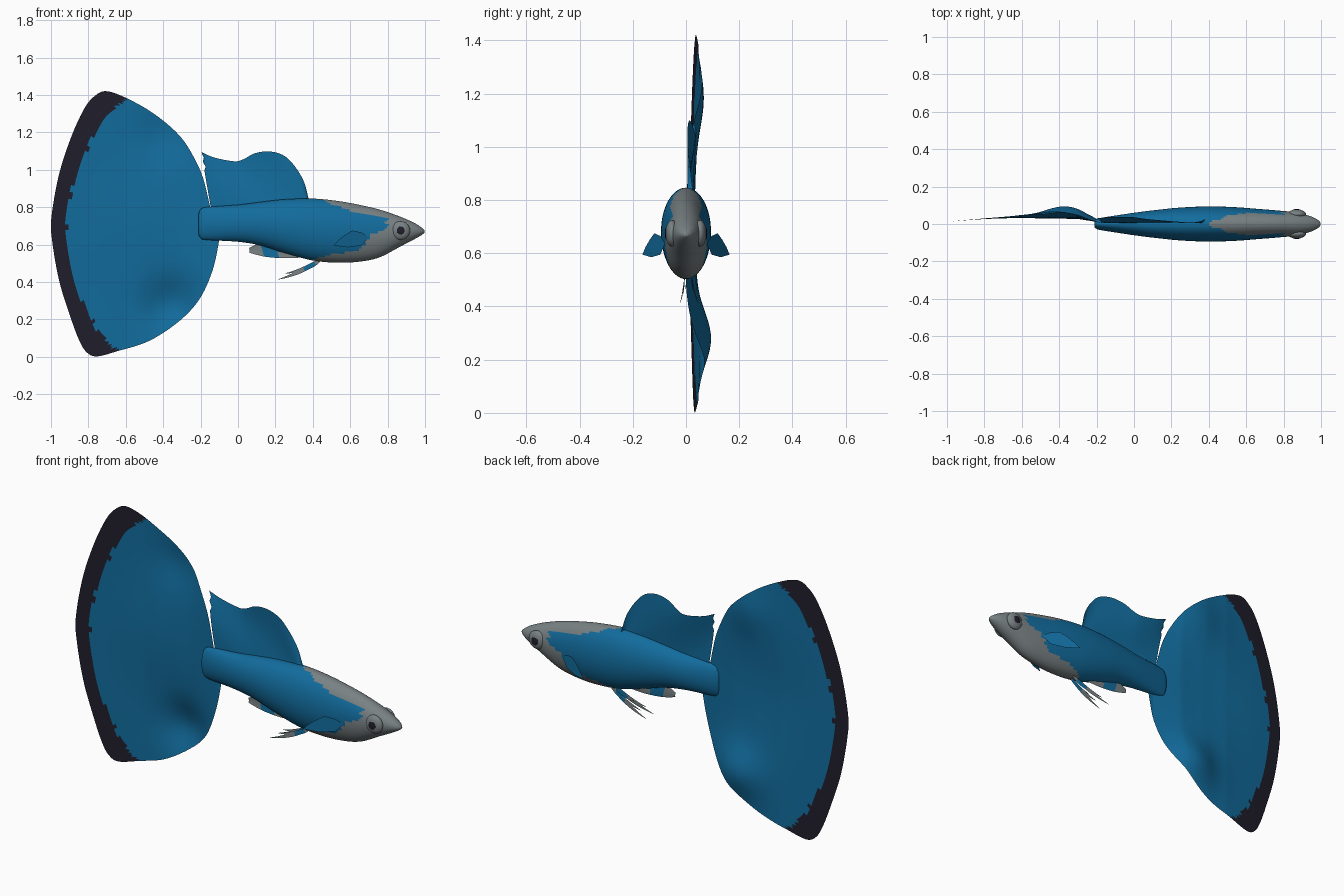
import bpy
import math
from mathutils import Vector

default_cube = bpy.data.objects.get("Cube")
if default_cube:
    bpy.data.objects.remove(default_cube, do_unlink=True)


def make_material(name, rgb):
    mat = bpy.data.materials.new(name)
    mat.use_nodes = True
    color = (*rgb, 1.0)
    mat.diffuse_color = color
    mat.node_tree.nodes["Principled BSDF"].inputs["Base Color"].default_value = color
    return mat


BLUE = make_material("fin blue", (0.006, 0.15, 0.34))
GREY = make_material("silver grey", (0.19, 0.22, 0.23))
BLACK = make_material("dark edge", (0.014, 0.013, 0.025))


def spline(points, steps):
    """Resample a point list with a smooth curve through every point."""
    pts = [Vector(p) for p in points]
    result = []
    for i in range(len(pts) - 1):
        a, b = pts[max(i - 1, 0)], pts[i]
        c, d = pts[i + 1], pts[min(i + 2, len(pts) - 1)]
        for s in range(steps):
            t = s / steps
            result.append(0.5 * (2 * b + (c - a) * t + (2 * a - 5 * b + 4 * c - d) * t * t
                                 + (3 * b - a - 3 * c + d) * t ** 3))
    return result + [pts[-1]]


def lookup(table, key):
    """Linear interpolation in a table of (key, value) pairs."""
    if key <= table[0][0]:
        return table[0][1]
    for (k0, v0), (k1, v1) in zip(table, table[1:]):
        if key <= k1:
            return v0 + (v1 - v0) * (key - k0) / (k1 - k0)
    return table[-1][1]


def bump(x, z, cx, cz, size):
    return math.exp(-((x - cx) ** 2 + (z - cz) ** 2) / size ** 2)


def build(name, verts, faces, mats, rule=None, smooth=True):
    mesh = bpy.data.meshes.new(name)
    mesh.from_pydata(verts, [], faces)
    mesh.update()
    for mat in mats:
        mesh.materials.append(mat)
    for poly in mesh.polygons:
        poly.use_smooth = smooth
        if rule:
            poly.material_index = int(rule(poly.center))
    obj = bpy.data.objects.new(name, mesh)
    bpy.context.collection.objects.link(obj)
    return obj


def build_grid(name, rows, mats, rule=None, tube=False):
    """Skin rows of equal length; a tube wraps round and gets end caps."""
    n = len(rows[0])
    verts = [v for row in rows for v in row]
    faces = []
    for i in range(len(rows) - 1):
        for j in range(n if tube else n - 1):
            k = (j + 1) % n
            faces.append((i * n + j, i * n + k, (i + 1) * n + k, (i + 1) * n + j))
    if tube:
        faces.append(tuple(reversed(range(n))))
        faces.append(tuple(range(len(verts) - n, len(verts))))
    return build(name, verts, faces, mats, rule)


# Body: x, top, bottom, half width
stations = [
    (-0.21, 0.765, 0.655, 0.018), (-0.2, 0.787, 0.635, 0.026), (-0.17, 0.8, 0.625, 0.034),
    (0, 0.813, 0.615, 0.06), (0.12, 0.828, 0.595, 0.075), (0.25, 0.842, 0.555, 0.088),
    (0.4, 0.846, 0.515, 0.094), (0.54, 0.832, 0.503, 0.09), (0.66, 0.81, 0.51, 0.081),
    (0.76, 0.786, 0.533, 0.073), (0.865, 0.75, 0.588, 0.062), (0.94, 0.717, 0.627, 0.043),
    (0.98, 0.692, 0.65, 0.024), (0.997, 0.676, 0.663, 0.008)]
SIDES = 56
body_rows = []
for x, top, bottom, half in spline(stations, 9):
    ring = []
    for s in range(SIDES):
        a = math.tau * s / SIDES
        ring.append((x, half * math.cos(a), (top + bottom) / 2 + (top - bottom) / 2 * math.sin(a)))
    body_rows.append(ring)

# Where the silver head starts, by height
head_line = [
    (0.505, 0.36), (0.53, 0.43), (0.55, 0.51), (0.56, 0.6), (0.58, 0.66), (0.63, 0.69),
    (0.66, 0.72), (0.68, 0.79), (0.735, 0.8), (0.765, 0.67), (0.79, 0.57), (0.83, 0.475),
    (0.845, 0.41)]


def is_head(c):
    ripple = 0.008 * math.sin(c.z * 190)
    return c.x > lookup(head_line, c.z) + ripple


build_grid("body", body_rows, [BLUE, GREY], is_head, tube=True)

# Tail fin: a rippled fan spread from the tail root
tail_outline = [
    (-0.155, 0.82), (-0.185, 0.95), (-0.235, 1.065), (-0.315, 1.185), (-0.45, 1.3),
    (-0.6, 1.385), (-0.705, 1.42), (-0.765, 1.395), (-0.82, 1.33), (-0.89, 1.18),
    (-0.957, 0.975), (-0.997, 0.75), (-0.995, 0.63), (-0.957, 0.41), (-0.9, 0.225),
    (-0.85, 0.09), (-0.81, 0.025), (-0.755, 0.002), (-0.645, 0.03), (-0.475, 0.085),
    (-0.315, 0.19), (-0.205, 0.31), (-0.135, 0.465), (-0.1, 0.625)]
rim_line = [
    (0.03, -0.64), (0.08, -0.7), (0.17, -0.77), (0.36, -0.86), (0.57, -0.91), (0.735, -0.92),
    (0.95, -0.875), (1.145, -0.795), (1.28, -0.71), (1.385, -0.6)]
sway = [(-1, 0.012), (-0.8, 0.03), (-0.6, 0.046), (-0.45, 0.045), (-0.3, 0.035), (-0.13, 0)]


def tail_point(x, z):
    y = lookup(sway, x)
    y += 0.055 * bump(x, z, -0.36, 0.28, 0.14)
    y += 0.025 * bump(x, z, -0.4, 1.18, 0.14)
    y -= 0.015 * bump(x, z, -0.5, 0.75, 0.25)
    return (x, y, z)


root = Vector((-0.13, 0.72))
RINGS = 44
tail_rows = []
for edge in spline(tail_outline, 6):
    tail_rows.append([tail_point(*root.lerp(edge, 0.04 + 0.96 * j / RINGS)) for j in range(RINGS + 1)])


def is_rim(c):
    return c.x < lookup(rim_line, c.z) + 0.006 * math.sin(c.z * 75)


build_grid("tail_fin", tail_rows, [BLUE, BLACK], is_rim)

# Dorsal fin: wavy sheet from the back up to a scalloped edge
dorsal_edge = [
    (-0.197, 1.095), (-0.125, 1.065), (-0.02, 1.045), (0.03, 1.057), (0.09, 1.088),
    (0.17, 1.098), (0.25, 1.073), (0.31, 1.01), (0.355, 0.93), (0.378, 0.84)]
edge_points = spline(dorsal_edge, 5)
dorsal_rows = []
for i, edge in enumerate(edge_points):
    u = i / (len(edge_points) - 1)
    foot = Vector((-0.145 + 0.52 * u, 0.795 + 0.03 * u))
    row = []
    for j in range(13):
        t = j / 12
        p = foot.lerp(edge, t)
        notch = 0.012 * (j % 2) if i == 0 and j > 8 else 0
        y = t * (0.016 + 0.016 * math.sin(6 * u + 2.5 * t - 2)) + 0.006
        row.append((p.x + notch, y, p.y))
    dorsal_rows.append(row)
build_grid("dorsal_fin", dorsal_rows, [BLUE])

# Anal fin: low blade under the body, silver towards the back
anal_top = spline([(0.06, 0.582), (0.12, 0.605), (0.22, 0.59), (0.33, 0.555)], 5)
anal_low = spline([(0.062, 0.556), (0.14, 0.536), (0.24, 0.527), (0.33, 0.53)], 5)
anal_rows = [[(a.x, 0.004, a.y), ((a.x + b.x) / 2, 0.008, (a.y + b.y) / 2), (b.x, 0.004, b.y)]
             for a, b in zip(anal_top, anal_low)]
build_grid("anal_fin", anal_rows, [GREY, BLUE], lambda c: c.x > 0.13 and c.z > 0.545)


def leaf(name, start, end, width, mats, rule=None):
    """Slim pointed blade between two points, widest near its start."""
    start, end = Vector(start), Vector(end)
    across = (end - start).cross(Vector((0, 1, 0))).normalized()
    rows = []
    for i in range(9):
        t = i / 8
        half = width * math.sin(math.pi * (0.1 + 0.88 * t) ** 0.7)
        mid = start.lerp(end, t) - Vector((0, 0, 0.012 * math.sin(math.pi * t)))
        rows.append([mid - across * half, mid, mid + across * half])
    return build_grid(name, rows, mats, rule)


pectoral_outline = [
    (0.51, 0.595), (0.535, 0.622), (0.57, 0.65), (0.61, 0.675), (0.66, 0.665),
    (0.7, 0.637), (0.66, 0.595), (0.585, 0.585)]

for label, side in (("left", 1), ("right", -1)):
    # Pectoral fins: flat paddles angled away from the flanks
    paddle = [(x, side * (0.083 + 0.45 * (0.69 - x)), z) for x, z in pectoral_outline]
    build(label + "_pectoral_fin", paddle, [range(len(paddle))], [BLUE], smooth=False)

    # Pelvic fins: split rays with a blue base
    for k, (tip_x, tip_z) in enumerate([(0.21, 0.412), (0.25, 0.445), (0.31, 0.462)]):
        leaf(f"{label}_pelvic_ray_{k}", (0.44, 0.008 + side * 0.012, 0.517),
             (tip_x, 0.012 + side * (0.034 - 0.01 * k), tip_z), 0.011,
             [GREY, BLUE], lambda c: 0.36 < c.x < 0.42)

    # Eyes: shallow bulge with a dark pupil
    for part, mat, radius, depth, y in (("eye", GREY, 0.05, 0.024, 0.053),
                                        ("pupil", BLACK, 0.021, 0.004, 0.0755)):
        bpy.ops.mesh.primitive_uv_sphere_add(segments=24, ring_count=12, radius=1,
                                             location=(0.87, side * y, 0.675))
        eye = bpy.context.object
        eye.name = label + "_" + part
        eye.scale = (radius, depth, radius)
        eye.data.materials.append(mat)
        bpy.ops.object.shade_smooth()
